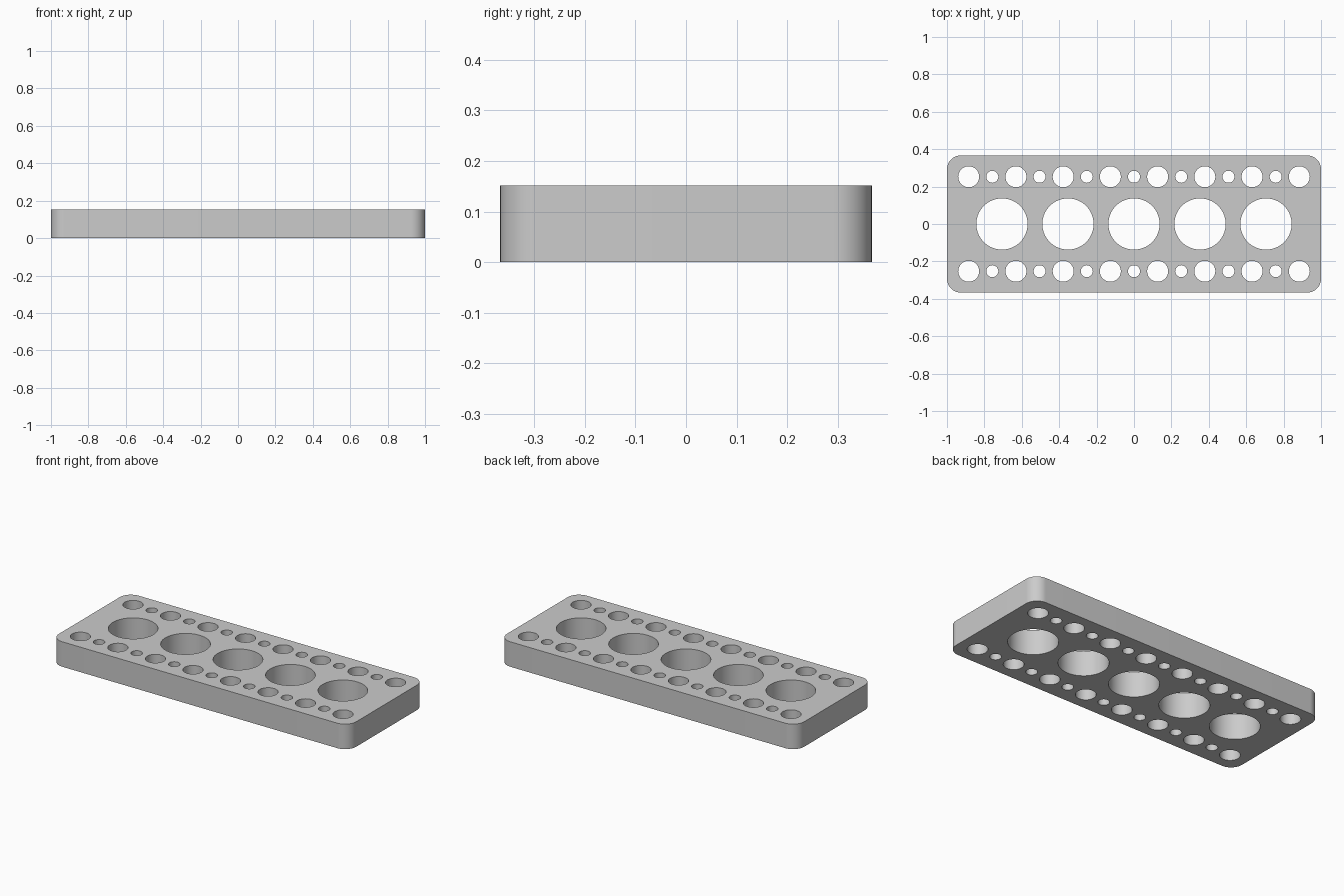
import bpy
import bmesh
from math import cos, sin, pi, radians
from mathutils import Vector

cube = bpy.data.objects.get("Cube")
if cube:
    bpy.data.objects.remove(cube, do_unlink=True)

HALF_X, HALF_Y, HEIGHT, CORNER = 1.0, 0.367, 0.152, 0.075
PITCH, ROW_Y = 0.2525, 0.2525
BIG_R, MEDIUM_R, SMALL_R = 0.137, 0.056, 0.032

bm = bmesh.new()


def add_loop(points):
    verts = [bm.verts.new((x, y, 0)) for x, y in points]
    for a, b in zip(verts, verts[1:] + verts[:1]):
        bm.edges.new((a, b))


def arc(cx, cy, radius, start, sweep, steps):
    return [(cx + radius * cos(start + sweep * i / steps),
             cy + radius * sin(start + sweep * i / steps)) for i in range(steps + 1)]


def add_hole(x, y, radius, sides):
    add_loop(arc(x, y, radius, 0, 2 * pi, sides)[:-1])


# Rounded outline of the plate
outline = []
for i, (sx, sy) in enumerate([(1, 1), (-1, 1), (-1, -1), (1, -1)]):
    outline += arc(sx * (HALF_X - CORNER), sy * (HALF_Y - CORNER), CORNER, i * pi / 2, pi / 2, 16)
add_loop(outline)

# Row of large holes along the middle
for i in range(-2, 3):
    add_hole(i * 0.353, 0, BIG_R, 64)

# Alternating medium and small holes along both long edges
for y in (-ROW_Y, ROW_Y):
    for i in range(-7, 8):
        medium = i % 2 != 0
        add_hole(i * PITCH / 2, y, MEDIUM_R if medium else SMALL_R, 48 if medium else 32)

# Fill the perforated profile and give it thickness
bmesh.ops.triangle_fill(bm, edges=bm.edges[:], use_beauty=True, normal=Vector((0, 0, 1)))
extruded = bmesh.ops.extrude_face_region(bm, geom=bm.faces[:], use_keep_orig=True)
top = [g for g in extruded["geom"] if isinstance(g, bmesh.types.BMVert)]
bmesh.ops.translate(bm, verts=top, vec=(0, 0, HEIGHT))
bmesh.ops.recalc_face_normals(bm, faces=bm.faces[:])

mesh = bpy.data.meshes.new("perforated_plate")
bm.to_mesh(mesh)
bm.free()
plate = bpy.data.objects.new("perforated_plate", mesh)
bpy.context.collection.objects.link(plate)

# Plain grey material
grey = bpy.data.materials.new("light_grey")
grey.use_nodes = True
colour = (0.6, 0.6, 0.6, 1)
grey.diffuse_color = colour
grey.node_tree.nodes["Principled BSDF"].inputs["Base Color"].default_value = colour
mesh.materials.append(grey)

# Smooth hole walls and corners, crisp rims
bpy.ops.object.select_all(action="DESELECT")
plate.select_set(True)
bpy.context.view_layer.objects.active = plate
bpy.ops.object.shade_smooth_by_angle(angle=radians(30))
